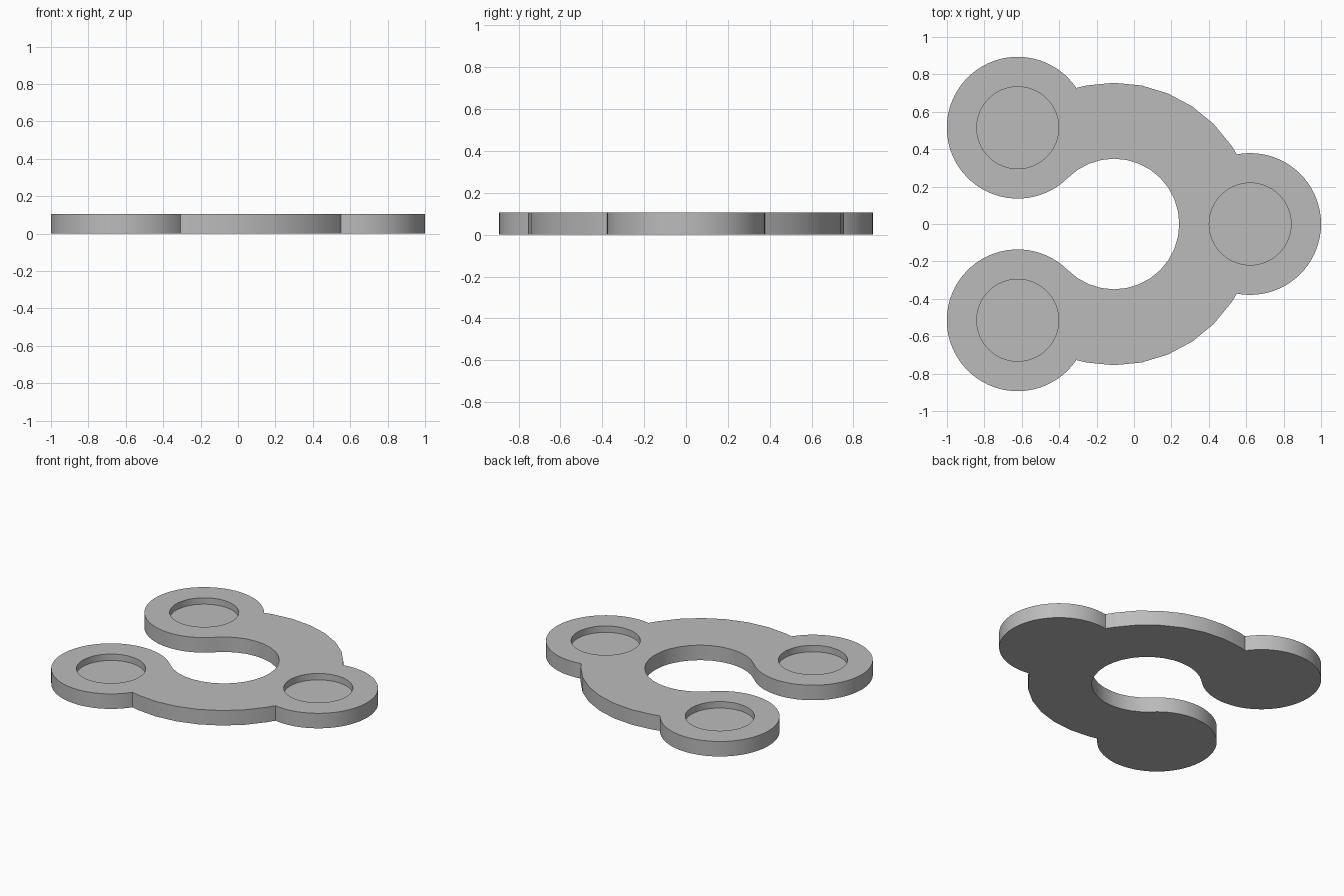
import bpy, bmesh
from math import cos, sin, radians, degrees, acos, atan2, ceil, floor
from mathutils import Vector

cube = bpy.data.objects.get("Cube")
if cube:
    bpy.data.objects.remove(cube, do_unlink=True)

HEIGHT, FLOOR = 0.105, 0.06          # plate top and pocket floor
HUB = Vector((-0.107, 0))            # centre of the open ring
OUTER, INNER = 0.755, 0.349          # ring radii
REACH, PAD, POCKET = 0.728, 0.379, 0.219
STEP = 11.25                         # ring facet angle


def polar(centre, radius, angle):
    a = radians(angle)
    return centre + Vector((cos(a), sin(a))) * radius


def arc(centre, radius, start, end, count):
    """Evenly spaced points from start to end, both included."""
    return [polar(centre, radius, start + (end - start) * i / count) for i in range(count + 1)]


# Angle at which each pad meets the ring's outer edge, seen from the hub and from the pad
meet = degrees(acos((OUTER**2 + REACH**2 - PAD**2) / (2 * OUTER * REACH)))
corner = polar(Vector((0, 0)), OUTER, meet) - Vector((REACH, 0))
turn = degrees(atan2(corner.y, corner.x))

# Half outline: front pad, ring's outer edge, end pad, ring's inner edge
half = arc(polar(HUB, REACH, 0), PAD, 0, turn, 20)
first, last = ceil(meet / STEP), floor((135 - meet) / STEP)
half += [polar(HUB, OUTER, STEP * k) for k in range(first, last + 1)]
half += arc(polar(HUB, REACH, 135), PAD, 135 - turn, 315, 52)
half += arc(HUB, INNER, 135, 0, 12)[1:]
mirrored = [Vector((p.x, -p.y)) for p in reversed(half[1:-1])]
outline = half + mirrored

bm = bmesh.new()


def loop(points, z):
    return [bm.verts.new((p.x, p.y, z)) for p in points]


def wall(low, high):
    for i in range(len(low)):
        j = (i + 1) % len(low)
        bm.faces.new((low[i], low[j], high[j], high[i]))


def rim_edges(verts):
    return [bm.edges.get((verts[i - 1], verts[i])) for i in range(len(verts))]


# Underside and outer wall
bottom, top = loop(outline, 0), loop(outline, HEIGHT)
bm.faces.new(bottom)
wall(bottom, top)
rims = rim_edges(top)

# Round blind pockets in the three pads
for angle in (0, 135, -135):
    ring = arc(polar(HUB, REACH, angle), POCKET, 0, 360, 64)[:-1]
    low, high = loop(ring, FLOOR), loop(ring, HEIGHT)
    bm.faces.new(low)
    wall(low, high)
    rims += rim_edges(high)

# Top surface around the pockets
bmesh.ops.triangle_fill(bm, edges=rims, use_beauty=True, normal=(0, 0, 1))
bmesh.ops.recalc_face_normals(bm, faces=bm.faces)

mesh = bpy.data.meshes.new("three_pad_plate")
bm.to_mesh(mesh)
bm.free()
plate = bpy.data.objects.new("three_pad_plate", mesh)
bpy.context.collection.objects.link(plate)

# Plain grey material
grey = bpy.data.materials.new("plain grey")
grey.use_nodes = True
colour = (0.5, 0.5, 0.5, 1)
grey.diffuse_color = colour
grey.node_tree.nodes["Principled BSDF"].inputs["Base Color"].default_value = colour
mesh.materials.append(grey)

# Smooth round walls, sharp rims
bpy.ops.object.select_all(action='DESELECT')
plate.select_set(True)
bpy.context.view_layer.objects.active = plate
bpy.ops.object.shade_smooth_by_angle(angle=radians(30))
